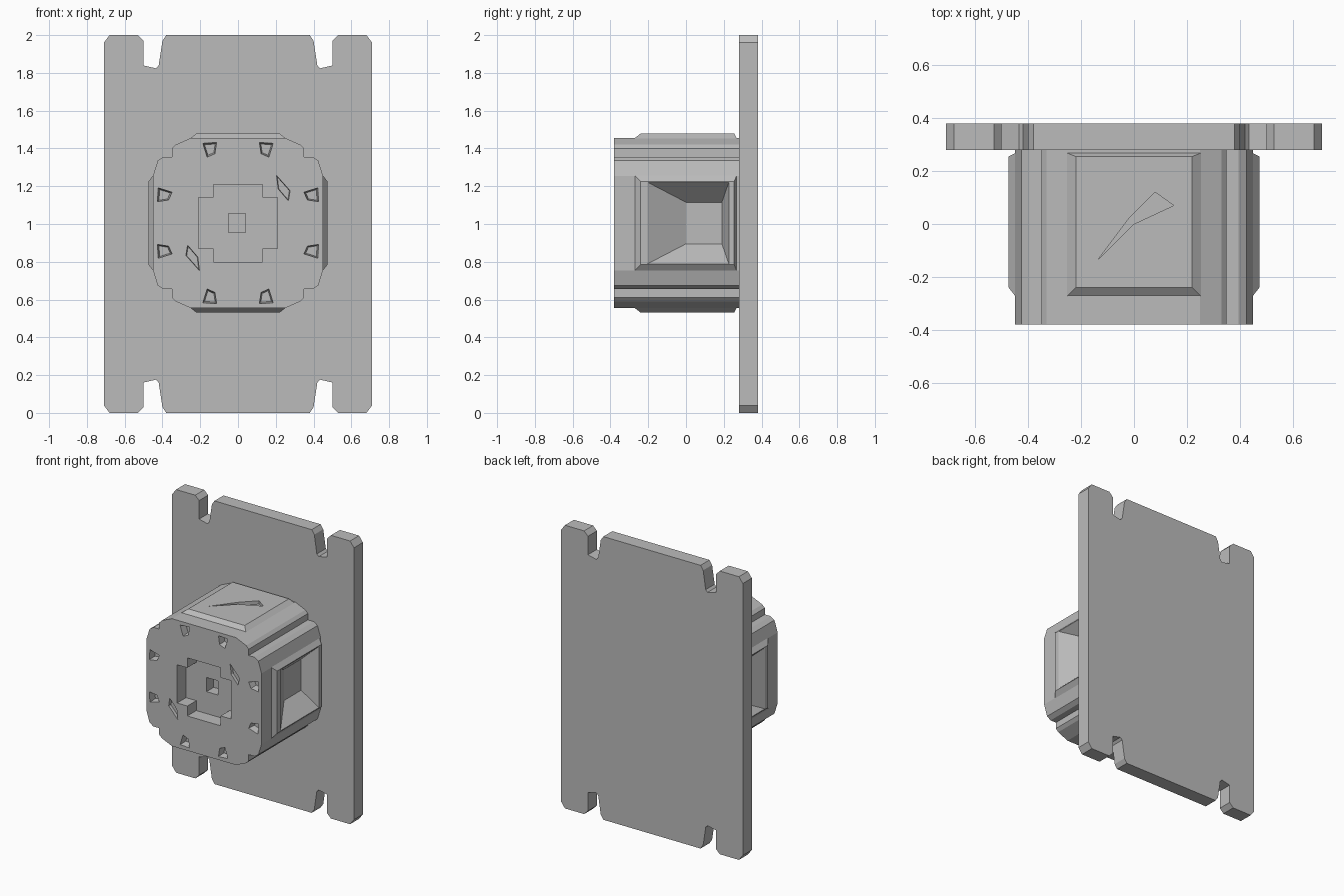
import bpy, bmesh, math
from mathutils import Vector, Matrix

if "Cube" in bpy.data.objects:
    bpy.data.objects.remove(bpy.data.objects["Cube"])

CZ = 1.005  # height of the housing axis
grey = bpy.data.materials.new("grey metal")
grey.diffuse_color = (0.5, 0.5, 0.5, 1)
grey.use_nodes = True
grey.node_tree.nodes["Principled BSDF"].inputs["Base Color"].default_value = grey.diffuse_color


def loft(name, ring_a, ring_b, turn=0):
    """Solid between two matching rings, turned about the housing axis (points relative to it)."""
    m = Matrix.Translation((0, 0, CZ)) @ Matrix.Rotation(math.radians(turn), 4, 'Y')
    bm = bmesh.new()
    a = [bm.verts.new(m @ Vector(p)) for p in ring_a]
    b = [bm.verts.new(m @ Vector(p)) for p in ring_b]
    bm.faces.new(a)
    bm.faces.new(b[::-1])
    for i in range(len(a)):
        j = (i + 1) % len(a)
        bm.faces.new((a[j], a[i], b[i], b[j]))
    bmesh.ops.recalc_face_normals(bm, faces=bm.faces)
    me = bpy.data.meshes.new(name)
    bm.to_mesh(me)
    bm.free()
    me.materials.append(grey)
    ob = bpy.data.objects.new(name, me)
    bpy.context.collection.objects.link(ob)
    return ob


def prism(name, pts, y0, y1, s=1.0):
    """Extrude an x,z outline along y; s scales the far end about its middle."""
    cx = sum(p[0] for p in pts) / len(pts)
    cz = sum(p[1] for p in pts) / len(pts)
    far = [(cx + (x - cx) * s, y1, cz + (z - cz) * s) for x, z in pts]
    return loft(name, [(x, y0, z) for x, z in pts], far)


def rect(h, x, y0, y1):
    """Rectangle facing up: half width x, y span, at height h."""
    return [(-x, y0, h), (x, y0, h), (x, y1, h), (-x, y1, h)]


def combine(ob, tool, op):
    mod = ob.modifiers.new("bool", 'BOOLEAN')
    mod.operation = op
    mod.solver = 'EXACT'
    mod.object = tool
    bpy.context.view_layer.objects.active = ob
    bpy.ops.object.modifier_apply(modifier=mod.name)
    bpy.data.objects.remove(tool)


def four_way(quarter):
    """Mirror a quarter outline (from +z axis towards +x axis) to a closed loop."""
    low = [(x, -z) for x, z in quarter[::-1]]
    left = [(-x, z) for x, z in (quarter + low)[::-1]]
    return quarter + low + left


# back plate with four notches
plate = four_way([(0.38, 0.995), (0.40, 0.965), (0.42, 0.835), (0.435, 0.82), (0.50, 0.835),
                  (0.50, 0.965), (0.53, 0.995), (0.68, 0.995), (0.71, 0.955)])
back_plate = prism("back_plate", [(x, z * 1.0 / 0.995 - 0.005) for x, z in plate], 0.28, 0.38)

# housing with stepped corners
body = four_way([(0.25, 0.45), (0.33, 0.415), (0.35, 0.395), (0.35, 0.35),
                 (0.395, 0.35), (0.425, 0.33), (0.45, 0.25)])
housing = prism("housing", body, -0.38, 0.285)

# raised pads on the four sides
for turn in (0, 90, 180, 270):
    pad = loft("pad", rect(0.42, 0.29, -0.31, 0.283), rect(0.474, 0.22, -0.24, 0.255), turn)
    combine(housing, pad, 'UNION')

# tapered pockets in left and right sides
for turn in (90, 270):
    cut = loft("pocket", rect(0.50, 0.24, -0.25, 0.235), rect(0.36, 0.11, 0.0, 0.19), turn)
    combine(housing, cut, 'DIFFERENCE')

# shallow diagonal dents in top and bottom
for turn in (0, 180):
    dent = [(-0.14, -0.14), (0.0, 0.0), (0.15, 0.07), (0.08, 0.12), (-0.02, 0.02)]
    cut = loft("dent", [(x, y, 0.49) for x, y in dent], [(x, y, 0.45) for x, y in dent], turn)
    combine(housing, cut, 'DIFFERENCE')

# plus-shaped recess in the front with a small square hole
plus = four_way([(0.13, 0.205), (0.13, 0.135), (0.21, 0.135)])
combine(housing, prism("recess", plus, -0.40, -0.28), 'DIFFERENCE')
hole = [(-0.05, -0.05), (0.04, -0.05), (0.04, 0.05), (-0.05, 0.05)]
combine(housing, prism("hole", hole, -0.30, -0.20), 'DIFFERENCE')

# small pits around the front rim
pit = [(0.11, 0.43), (0.19, 0.425), (0.165, 0.345), (0.12, 0.365)]
for sx in (1, -1):
    for sz in (1, -1):
        for swap in (False, True):
            pts = [(sx * (z if swap else x), sz * (x if swap else z)) for x, z in pit]
            combine(housing, prism("pit", pts, -0.40, -0.33, 0.7), 'DIFFERENCE')

# diagonal slots in the front ring
for s in (1, -1):
    slot = [(s * x, s * z) for x, z in [(0.20, 0.26), (0.28, 0.17), (0.27, 0.11), (0.21, 0.18)]]
    combine(housing, prism("slot", slot, -0.40, -0.36, 0.8), 'DIFFERENCE')
